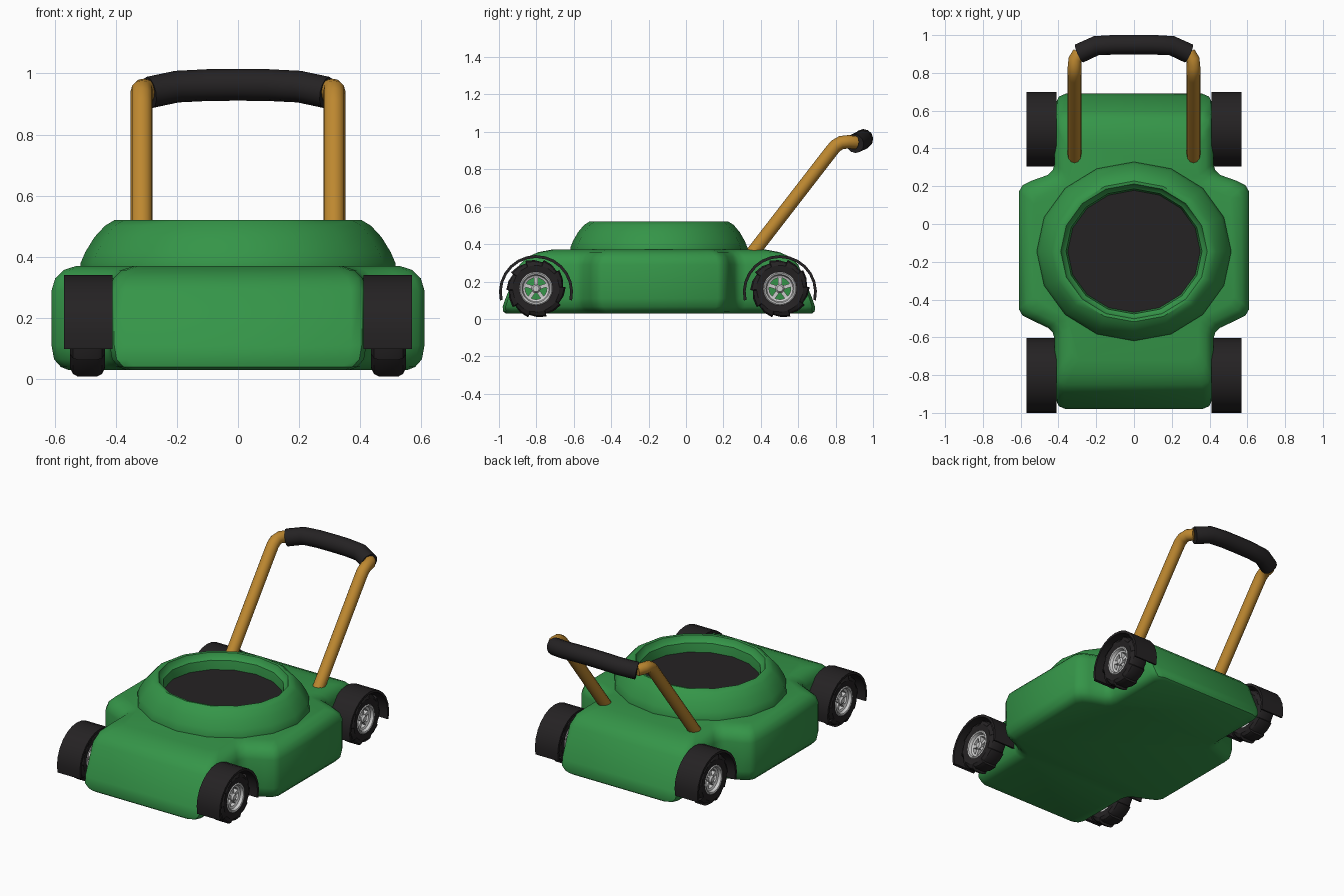
import bpy, bmesh
from math import sin, cos, pi, radians

if "Cube" in bpy.data.objects:
    bpy.data.objects.remove(bpy.data.objects["Cube"])


def material(name, rgb):
    m = bpy.data.materials.new(name)
    m.diffuse_color = (*rgb, 1)
    m.use_nodes = True
    m.node_tree.nodes["Principled BSDF"].inputs["Base Color"].default_value = m.diffuse_color
    return m


GREEN = material("green", (0.035, 0.30, 0.065))
BLACK = material("black", (0.018, 0.016, 0.017))
ORANGE = material("orange", (0.52, 0.25, 0.03))


def smooth(ob, angle):
    bpy.ops.object.select_all(action='DESELECT')
    ob.select_set(True)
    bpy.context.view_layer.objects.active = ob
    bpy.ops.object.shade_smooth_by_angle(angle=radians(angle))


def loft(name, rings, mat=None, wrap=False, angle=40):
    """Skin closed rings of points; wrap joins last to first, otherwise cap."""
    bm = bmesh.new()
    vs = [[bm.verts.new(p) for p in r] for r in rings]
    n, k = len(rings), len(rings[0])
    for i in range(n if wrap else n - 1):
        a, b = vs[i], vs[(i + 1) % n]
        for j in range(k):
            bm.faces.new((a[j], a[(j + 1) % k], b[(j + 1) % k], b[j]))
    if not wrap:
        bm.faces.new(vs[0])
        bm.faces.new(vs[-1])
    bmesh.ops.recalc_face_normals(bm, faces=bm.faces)
    me = bpy.data.meshes.new(name)
    bm.to_mesh(me)
    bm.free()
    ob = bpy.data.objects.new(name, me)
    bpy.context.collection.objects.link(ob)
    if mat:
        me.materials.append(mat)
    smooth(ob, angle)
    return ob


def tube(name, pts, radius, mat):
    cu = bpy.data.curves.new(name, 'CURVE')
    cu.dimensions = '3D'
    cu.bevel_depth, cu.bevel_resolution, cu.use_fill_caps = radius, 4, True
    sp = cu.splines.new('POLY')
    sp.points.add(len(pts) - 1)
    for p, co in zip(sp.points, pts):
        p.co = (*co, 1)
    cu.materials.append(mat)
    ob = bpy.data.objects.new(name, cu)
    bpy.context.collection.objects.link(ob)
    bpy.ops.object.select_all(action='DESELECT')
    ob.select_set(True)
    bpy.context.view_layer.objects.active = ob
    bpy.ops.object.convert(target='MESH')
    smooth(bpy.context.view_layer.objects.active, 40)


# Deck: stacked outlines (z, inset, front y, back y)
def deck_outline(z, d, yf, yb):
    wn, wb = 0.42 - d, 0.61 - d
    e = d * 0.8
    right = [(wn - .05, yf), (wn - .015, yf + .015), (wn, yf + .05),
             (wn, -.61 + e), (wn + .01, -.575 + e), (wn + .035, -.55 + e),
             (wb - .07, -.51 + e), (wb - .02, -.485 + e), (wb, -.45 + e),
             (wb, .17 - e), (wb - .02, .205 - e), (wb - .07, .23 - e),
             (wn + .035, .26 - e), (wn + .01, .285 - e), (wn, .32 - e),
             (wn, yb - .05), (wn - .015, yb - .015), (wn - .05, yb)]
    return [(x, y, z) for x, y in right] + [(-x, y, z) for x, y in reversed(right)]


levels = [(.03, .055, -.965, .675), (.04, .03, -.978, .688), (.065, .008, -.98, .69),
          (.11, 0, -.965, .675), (.29, 0, -.89, .60), (.33, .012, -.85, .56),
          (.357, .04, -.79, .50), (.37, .08, -.72, .43)]
loft("deck", [deck_outline(*lv) for lv in levels], GREEN)


# Round engine collar (16 sided) with recessed dark top
def oval(r, z, squash=0.92):
    return [(r * cos(i * pi / 8), -.145 + r * squash * sin(i * pi / 8), z)
            for i in range(16)]


collar = [(.515, .36), (.515, .38), (.50, .415), (.47, .464), (.435, .502),
          (.405, .52), (.388, .518), (.38, .495), (.36, .48), (.35, .42), (.35, .36)]
loft("engine_collar", [oval(r, z) for r, z in collar], GREEN, wrap=True)
loft("engine_top", [oval(.356, .365), oval(.356, .425)], BLACK)


# Wheels
def wheel(s, cy, tag):
    cz = 0.162

    def spin(profile, angles):
        return [[(s * x, cy + r * cos(a), cz + r * sin(a)) for x, r in profile]
                for a in angles]

    # Tyre with stepped saw-tooth tread
    rings = []
    for i in range(10):
        for off, r in ((0, .145), (17, .153), (34.5, .159)):
            a = radians(i * 36 + off + 4)
            rings += spin([(.44, .088), (.435, .125), (.445, r - .008), (.46, r),
                           (.525, r), (.54, r - .008), (.55, .125), (.545, .088)], [a])
    loft(tag + "_tyre", rings, BLACK, wrap=True, angle=30)

    full = [i * pi / 10 for i in range(20)]
    # Rim, hub and spokes
    loft(tag + "_rim", spin([(.45, .09), (.545, .09), (.55, .084), (.547, .076),
                             (.53, .07), (.525, .058), (.45, .058)], full),
         wrap=True, angle=30)
    loft(tag + "_hub", [[(s * x, cy + r * cos(a), cz + r * sin(a)) for a in full]
                        for x, r in ((.41, .02), (.53, .024), (.54, .016))], angle=30)
    for k in range(5):
        a = k * 2 * pi / 5 + pi / 2
        loft(f"{tag}_spoke_{k}",
             [[(s * x, cy + r * cos(a) - w * sin(a), cz + r * sin(a) + w * cos(a))
               for x, w in ((.50, -.01), (.525, -.01), (.525, .01), (.50, .01))]
              for r in (.015, .065)])

    # Thin arched mudguard
    arc = [radians(-13 + 206 * i / 14) for i in range(15)]
    loft(tag + "_mudguard",
         [[(s * x, cy + r * cos(a), .143 + r * sin(a))
           for x, r in ((.41, .183), (.57, .183), (.57, .198), (.41, .198))]
          for a in arc], BLACK)


for s, side in ((1, "right"), (-1, "left")):
    wheel(s, -.802, "front_" + side)
    wheel(s, .502, "rear_" + side)
    # Handle bar
    tube("handle_bar_" + side,
         [(s * .315, .315, .30), (s * .315, .775, .895), (s * .315, .80, .925),
          (s * .315, .83, .943), (s * .312, .87, .947), (s * .29, .905, .943)],
         .036, ORANGE)

# Curved grip
half = [(.29, .903, .938), (.20, .944, .957), (.10, .949, .962)]
tube("grip", [(-x, y, z) for x, y, z in half] + [(0, .949, .963)] + half[::-1],
     .052, BLACK)
